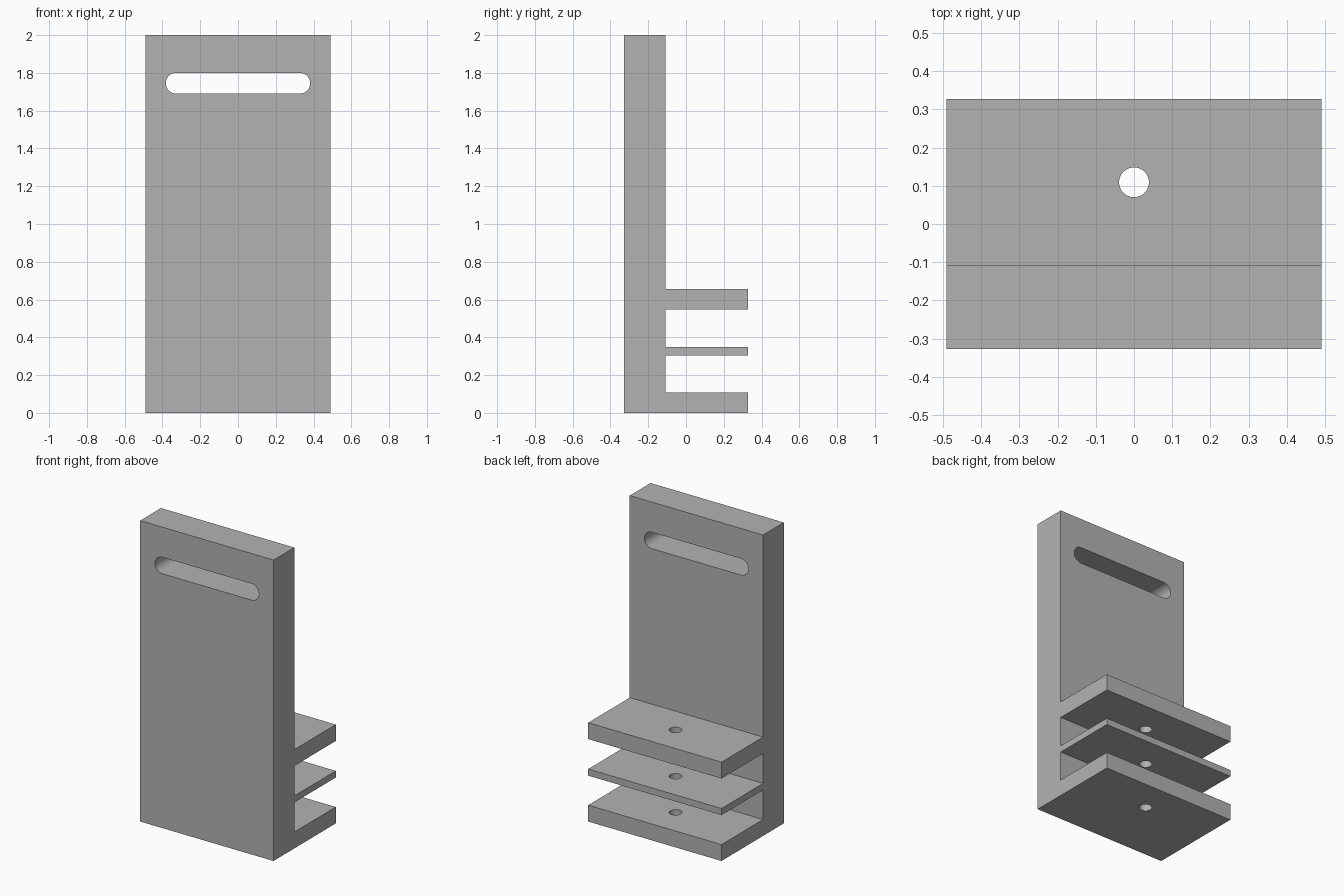
import bpy, bmesh, math
from mathutils import Matrix, Vector

cube = bpy.data.objects.get("Cube")
if cube:
    bpy.data.objects.remove(cube, do_unlink=True)

HALF_X, HALF_Y, HEIGHT = 0.49, 0.327, 2.0
PLATE_BACK = -0.109
SHELVES = [(0.0, 0.109), (0.305, 0.349), (0.548, 0.657)]
SLOT_Z, SLOT_R, SLOT_HALF = 1.745, 0.0545, 0.382
HOLE_Y, HOLE_R = 0.109, 0.039

grey = bpy.data.materials.new("plain grey")
grey.use_nodes = True
colour = (0.45, 0.45, 0.45, 1)
grey.diffuse_color = colour
grey.node_tree.nodes["Principled BSDF"].inputs["Base Color"].default_value = colour


def prism(name, outline, direction):
    """Extrude a closed outline along a direction into a solid object."""
    bm = bmesh.new()
    face = bm.faces.new([bm.verts.new(p) for p in outline])
    grown = bmesh.ops.extrude_face_region(bm, geom=[face])["geom"]
    moved = [v for v in grown if isinstance(v, bmesh.types.BMVert)]
    bmesh.ops.translate(bm, verts=moved, vec=direction)
    bmesh.ops.recalc_face_normals(bm, faces=bm.faces)
    mesh = bpy.data.meshes.new(name)
    bm.to_mesh(mesh)
    bm.free()
    mesh.materials.append(grey)
    obj = bpy.data.objects.new(name, mesh)
    bpy.context.collection.objects.link(obj)
    return obj


def arc(radius, start, end, steps):
    for i in range(steps + 1):
        a = start + (end - start) * i / steps
        yield radius * math.cos(a), radius * math.sin(a)


# Side profile: upright plate with three shelves on its back
profile = [(-HALF_Y, 0)]
for low, high in SHELVES:
    if low > 0:
        profile.append((PLATE_BACK, low))
    profile += [(HALF_Y, low), (HALF_Y, high), (PLATE_BACK, high)]
profile += [(PLATE_BACK, HEIGHT), (-HALF_Y, HEIGHT)]
bracket = prism("shelf_bracket", [(-HALF_X, y, z) for y, z in profile],
                Vector((2 * HALF_X, 0, 0)))

# Rounded slot through the top of the plate
reach = SLOT_HALF - SLOT_R
slot = [(reach + x, -0.5, SLOT_Z + z)
        for x, z in arc(SLOT_R, -math.pi / 2, math.pi / 2, 24)]
slot += [(-x, y, 2 * SLOT_Z - z) for x, y, z in slot]
slot_cutter = prism("slot_cutter", slot, Vector((0, 0.6, 0)))

# Round hole down through all shelves
ring = list(arc(HOLE_R, 0, 2 * math.pi, 48))[:-1]
hole_cutter = prism("hole_cutter", [(x, HOLE_Y + y, -0.2) for x, y in ring],
                    Vector((0, 0, 1.2)))

# Cut both openings, then discard the cutters
bpy.context.view_layer.objects.active = bracket
bracket.select_set(True)
for cutter in (slot_cutter, hole_cutter):
    cutter.hide_render = True
    cut = bracket.modifiers.new("cut", "BOOLEAN")
    cut.operation, cut.solver, cut.object = "DIFFERENCE", "EXACT", cutter
    bpy.ops.object.modifier_apply(modifier=cut.name)
    bpy.data.objects.remove(cutter, do_unlink=True)

bpy.ops.object.shade_smooth_by_angle(angle=math.radians(30))
